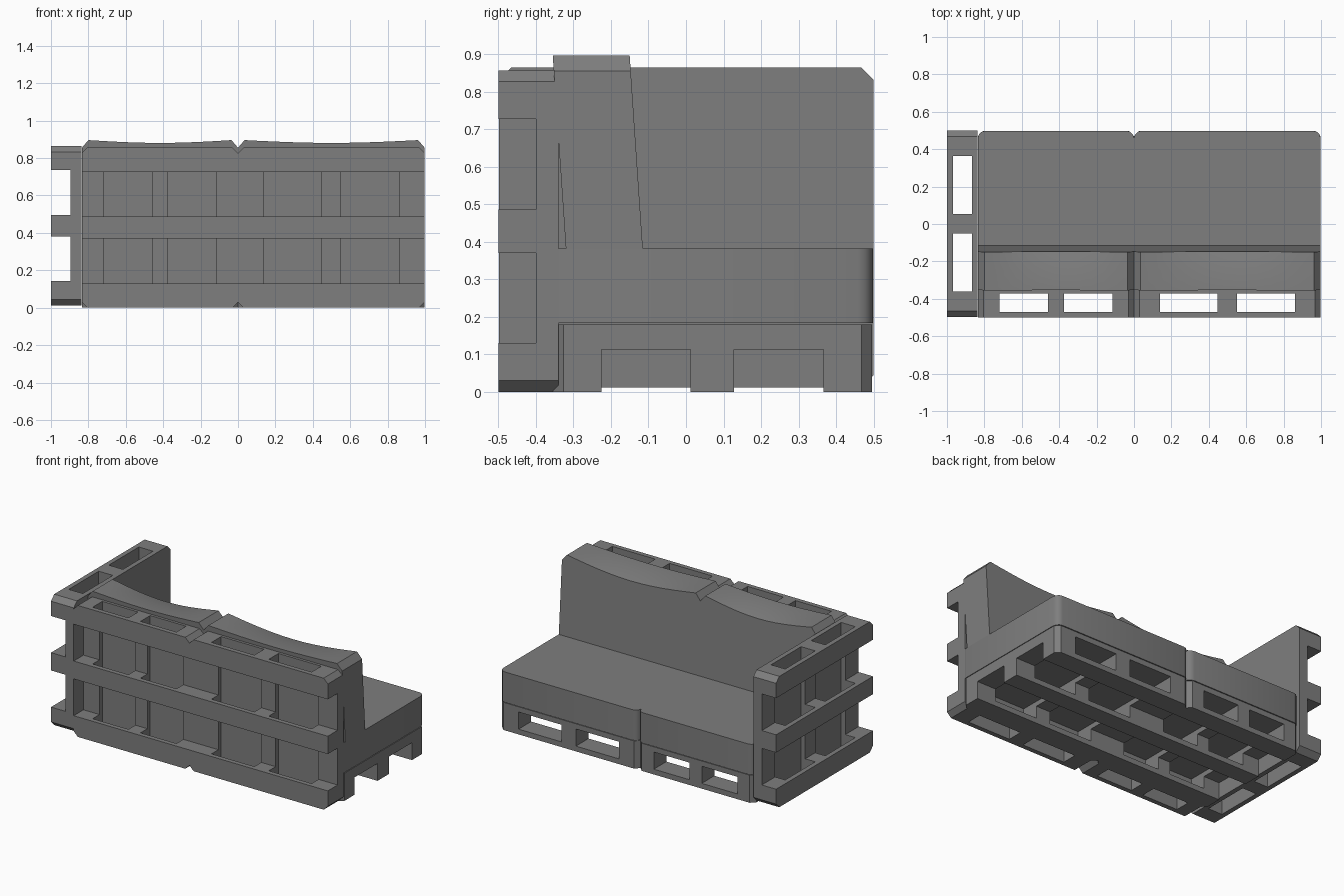
import bpy, bmesh, math

cube = bpy.data.objects.get("Cube")
if cube:
    bpy.data.objects.remove(cube, do_unlink=True)

grey = bpy.data.materials.new("plain_grey")
grey.use_nodes = True
grey.diffuse_color = (0.21, 0.21, 0.21, 1)
grey.node_tree.nodes["Principled BSDF"].inputs["Base Color"].default_value = (0.21, 0.21, 0.21, 1)


def finish(name, bm, smooth=None):
    bmesh.ops.recalc_face_normals(bm, faces=bm.faces)
    mesh = bpy.data.meshes.new(name)
    bm.to_mesh(mesh)
    bm.free()
    mesh.materials.append(grey)
    obj = bpy.data.objects.new(name, mesh)
    bpy.context.collection.objects.link(obj)
    bpy.ops.object.select_all(action='DESELECT')
    obj.select_set(True)
    bpy.context.view_layer.objects.active = obj
    if smooth:
        bpy.ops.object.shade_smooth_by_angle(angle=math.radians(smooth))
    return obj


def slab(name, axes, u, v, w, cut=0.0, steps=1, smooth=None):
    """Rectangle in u, v with trimmed corners, extruded along w; axes maps u, v, w to x, y, z."""
    outline = []
    corners = [(u[0], v[0], 180), (u[1], v[0], 270), (u[1], v[1], 0), (u[0], v[1], 90)]
    for cu, cv, start in corners:
        if not cut:
            outline.append((cu, cv))
            continue
        mu = cu + cut * (1 if cu == u[0] else -1)
        mv = cv + cut * (1 if cv == v[0] else -1)
        for i in range(steps + 1):
            a = math.radians(start + 90 * i / steps)
            outline.append((mu + cut * math.cos(a), mv + cut * math.sin(a)))
    bm = bmesh.new()
    rings = []
    for depth in w:
        ring = []
        for pu, pv in outline:
            place = dict(zip(axes, (pu, pv, depth)))
            ring.append(bm.verts.new((place["x"], place["y"], place["z"])))
        rings.append(ring)
        bm.faces.new(ring)
    for i in range(len(outline)):
        j = (i + 1) % len(outline)
        bm.faces.new((rings[0][i], rings[0][j], rings[1][j], rings[1][i]))
    return finish(name, bm, smooth)


def mix(span, f):
    return span[0] + (span[1] - span[0]) * f


def pallet(name, axes, u, v, w, cut):
    """Deck with three runners along u; w starts on the runner side."""
    body = slab(name, axes, u, v, w, cut)
    cutters = []
    # open gaps between the runners
    for a, b in ((0.152, 0.432), (0.568, 0.848)):
        cutters.append(slab("gap_cutter", axes, (u[0] - 0.1, u[1] + 0.1),
                            (mix(v, a), mix(v, b)), (mix(w, -0.3), mix(w, 0.63))))
    # lifting slots running across the runners
    for a, b in ((0.138, 0.448), (0.552, 0.862)):
        cutters.append(slab("slot_cutter", axes, (mix(u, a), mix(u, b)),
                            (v[0] - 0.1, v[1] + 0.1), (mix(w, 0.19), mix(w, 0.81))))
    bpy.context.view_layer.objects.active = body
    for cutter in cutters:
        mod = body.modifiers.new("cut", 'BOOLEAN')
        mod.operation = 'DIFFERENCE'
        mod.solver = 'EXACT'
        mod.object = cutter
        bpy.ops.object.modifier_apply(modifier=mod.name)
        bpy.data.objects.remove(cutter, do_unlink=True)


def back_cushion(name, x0, x1):
    """Leaning cushion with clipped top ends and a sagging top edge."""
    bm = bmesh.new()
    n, clip, base = 12, 0.035, 0.375
    stations = [x0] + [mix((x0 + clip, x1 - clip), i / n) for i in range(n + 1)] + [x1]
    rings = []
    for k, x in enumerate(stations):
        end = k in (0, len(stations) - 1)
        sag = 0 if end else math.sin(math.pi * (k - 1) / n)
        crest = 0.855 if end else 0.896
        section = [(0, base)]
        section += [(t, crest - sag * dip) for t, dip in ((0, 0.015), (0.5, 0.02), (1, 0.045))]
        section += [(1, base)]
        ring = []
        for t, z in section:
            lean = -0.068 * (z - 0.38)
            ring.append(bm.verts.new((x, -0.32 + 0.205 * t + lean, z)))
        rings.append(ring)
    for r, s in zip(rings, rings[1:]):
        for i in range(len(r)):
            j = (i + 1) % len(r)
            bm.faces.new((r[i], r[j], s[j], s[i]))
    bm.faces.new(rings[0])
    bm.faces.new(rings[-1])
    finish(name, bm, 35)


# Two seating bays: pallets behind and below, cushions on top
for side, x0, x1 in (("right", -0.835, 0.0), ("left", 0.0, 0.998)):
    pallet(side + "_back_pallet", "xzy", (x0, x1), (0.0, 0.857), (-0.5, -0.34), 0.03)
    pallet(side + "_seat_pallet", "xyz", (x0, x1), (-0.355, 0.496), (0.0, 0.18), 0.028)
    slab(side + "_seat_cushion", "xyz", (x0, x1), (-0.37, 0.498), (0.184, 0.382), 0.04, 3, 40)
    back_cushion(side + "_back_cushion", x0, x1)

# Upright pallet forming the arm
pallet("arm_pallet", "yzx", (-0.498, 0.5), (0.012, 0.865), (-1.0, -0.836), 0.033)
